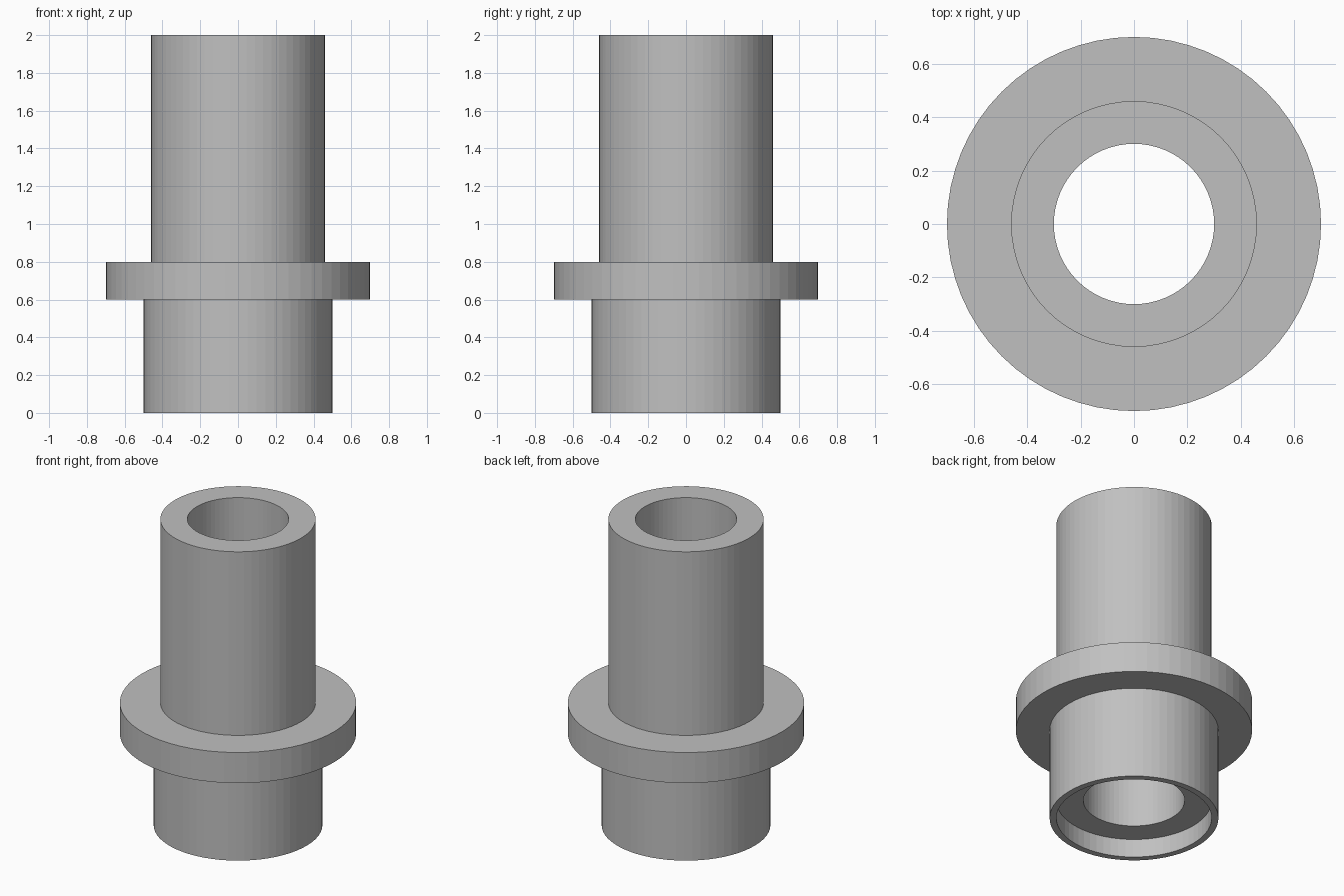
import bpy
import bmesh
from math import radians

cube = bpy.data.objects.get("Cube")
if cube:
    bpy.data.objects.remove(cube, do_unlink=True)

SIDES = 64

# Plain grey material
grey = bpy.data.materials.new("grey")
grey.use_nodes = True
colour = (0.53, 0.53, 0.53, 1)
grey.diffuse_color = colour
grey.node_tree.nodes["Principled BSDF"].inputs["Base Color"].default_value = colour


def lathe(name, profile):
    """Revolve a closed (radius, z) profile around the z axis."""
    bm = bmesh.new()
    verts = [bm.verts.new((r, 0, z)) for r, z in profile]
    edges = [bm.edges.new((a, b)) for a, b in zip(verts, verts[1:] + verts[:1])]
    bmesh.ops.spin(bm, geom=verts + edges, cent=(0, 0, 0), axis=(0, 0, 1),
                   angle=radians(360), steps=SIDES)
    bmesh.ops.remove_doubles(bm, verts=bm.verts[:], dist=0.0001)
    bmesh.ops.recalc_face_normals(bm, faces=bm.faces[:])
    mesh = bpy.data.meshes.new(name)
    bm.to_mesh(mesh)
    bm.free()
    mesh.materials.append(grey)
    obj = bpy.data.objects.new(name, mesh)
    bpy.context.collection.objects.link(obj)
    return obj


# Flanged sleeve: upper tube, collar, lower socket, counterbore and through bore
lathe("flanged_sleeve", [
    (0.30, 2.0), (0.46, 2.0),      # top rim
    (0.46, 0.8), (0.70, 0.8),      # collar top
    (0.70, 0.6), (0.50, 0.6),      # collar underside
    (0.50, 0.0), (0.46, 0.0),      # bottom rim
    (0.46, 0.12), (0.30, 0.12),    # counterbore floor
])
